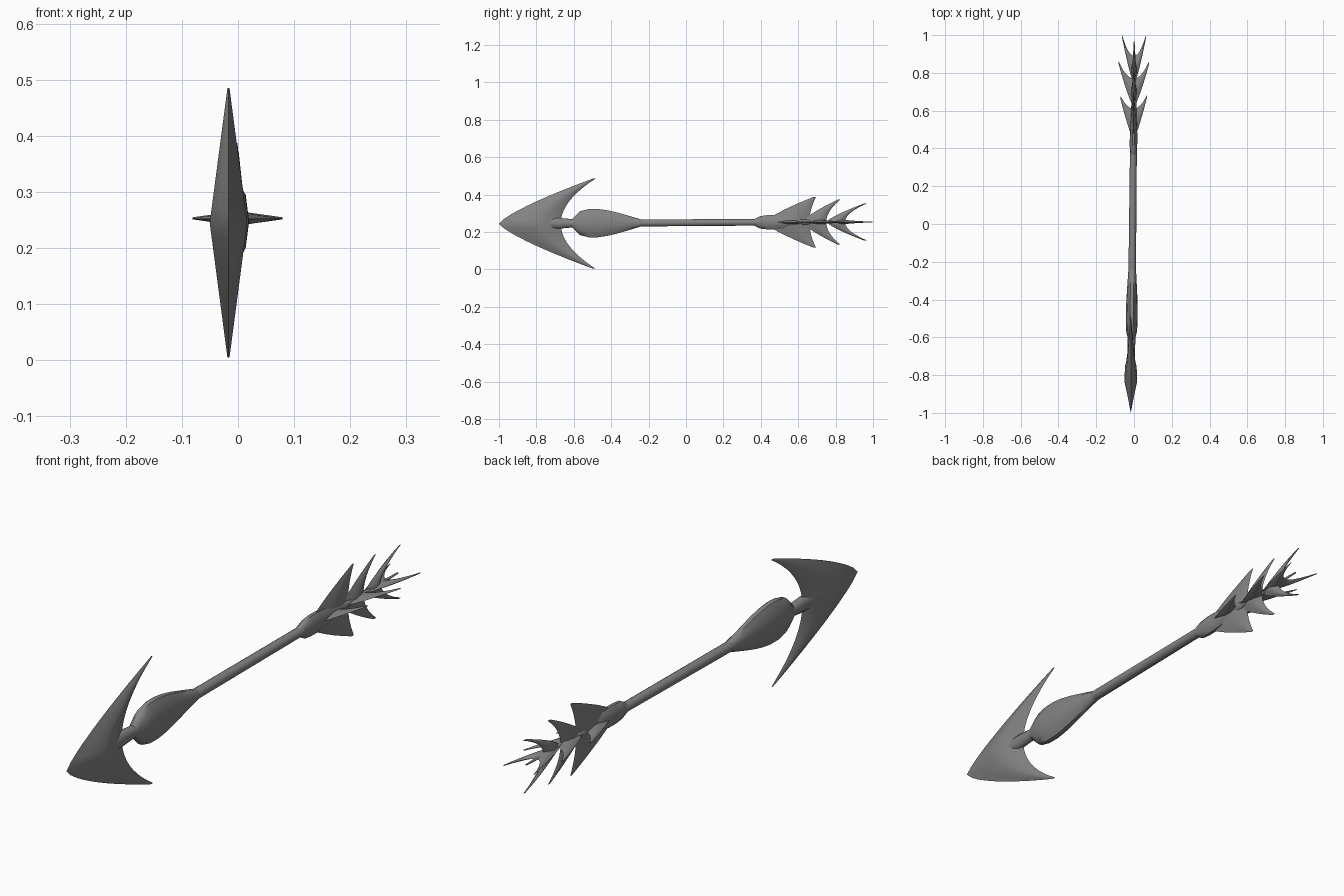
import bpy
import bmesh
from math import sin, cos, pi, radians
from mathutils import Vector

cube = bpy.data.objects.get("Cube")
if cube:
    bpy.data.objects.remove(cube, do_unlink=True)

grey = bpy.data.materials.new("grey")
grey.use_nodes = True
grey.diffuse_color = (0.23, 0.23, 0.23, 1)
grey.node_tree.nodes["Principled BSDF"].inputs["Base Color"].default_value = grey.diffuse_color

UP = Vector((0, 0, 1))
SIDE = Vector((1, 0, 0))
ALONG = Vector((0, 1, 0))


def axis(y):
    """Point on the slightly tilted centre line of the arrow."""
    return Vector((0.01 * y - 0.007, y, 0.25 + 0.005 * y))


def loft(name, rings):
    """Skin a list of equal rings, close both ends and smooth the result."""
    bm = bmesh.new()
    loops = [[bm.verts.new(point) for point in ring] for ring in rings]
    for near, far in zip(loops, loops[1:]):
        for j in range(len(near)):
            bm.faces.new((near[j - 1], near[j], far[j], far[j - 1]))
    bm.faces.new(loops[0])
    bm.faces.new(loops[-1])
    bmesh.ops.recalc_face_normals(bm, faces=bm.faces)
    mesh = bpy.data.meshes.new(name)
    bm.to_mesh(mesh)
    bm.free()
    mesh.materials.append(grey)
    obj = bpy.data.objects.new(name, mesh)
    bpy.context.collection.objects.link(obj)
    bpy.ops.object.select_all(action='DESELECT')
    obj.select_set(True)
    bpy.context.view_layer.objects.active = obj
    bpy.ops.object.shade_smooth_by_angle(angle=radians(50))


def blade(name, span, reach, front, back, tip, thickness, steps=6):
    """Mirrored pair of swept barbs with a lens section, thinning towards the tips."""
    centre = axis(front) - ALONG * front
    flat = span.cross(ALONG)
    rings = []
    for step in range(-steps, steps + 1):
        s = abs(step) / steps
        lead = front + (tip - front) * s ** 1.3
        trail = back + (tip + 0.015 - back) * s ** 2
        half = 0.002 + thickness * (1 - s)
        ring = []
        for k in range(8):
            # go out along one face and return along the other
            f = 1 - abs(k - 4) / 4
            bulge = half * sin(pi * f ** 1.4) * (1 if k < 4 else -1)
            ring.append(centre + span * (reach * step / steps)
                        + ALONG * (lead + (trail - lead) * f) + flat * bulge)
        rings.append(ring)
    loft(name, rings)


def rod(name, front, back, start, end, wide=0, tall=0, steps=8, sides=10):
    """Tapered round part on the centre line, swelling nearest its front."""
    rings = []
    for step in range(steps + 1):
        t = step / steps
        radius = start + (end - start) * t
        swell = sin(pi * t ** 0.6)
        turns = [2 * pi * k / sides for k in range(sides)]
        rings.append([axis(front + (back - front) * t)
                      + SIDE * cos(a) * (radius + wide * swell)
                      + UP * sin(a) * (radius + tall * swell) for a in turns])
    loft(name, rings)


# Barbed head
blade("arrow_head", UP, 0.24, -1, -0.67, -0.5, 0.034, steps=10)

# Neck, swollen grip, shaft and the petals where the feathers begin
rod("neck", -0.75, -0.58, 0.02, 0.02, tall=0.01)
rod("grip", -0.615, -0.24, 0.018, 0.02, wide=0.013, tall=0.062)
rod("shaft", -0.3, 0.5, 0.02, 0.018)
rod("tail", 0.5, 0.95, 0.018, 0.003)
rod("feather_base", 0.36, 0.65, 0.015, 0.012, wide=0.006, tall=0.026)

# Three rows of feathers: reach, front and back of the root, tip
tall_rows = [(0.135, 0.42, 0.66, 0.68), (0.12, 0.62, 0.75, 0.81), (0.1, 0.75, 0.85, 0.955)]
level_rows = [(0.07, 0.45, 0.61, 0.665), (0.08, 0.62, 0.77, 0.845), (0.063, 0.74, 0.89, 0.985)]
for row, (tall, level) in enumerate(zip(tall_rows, level_rows), start=1):
    blade(f"upright_feathers_{row}", UP, *tall, thickness=0.014)
    blade(f"level_feathers_{row}", SIDE, *level, thickness=0.012)
